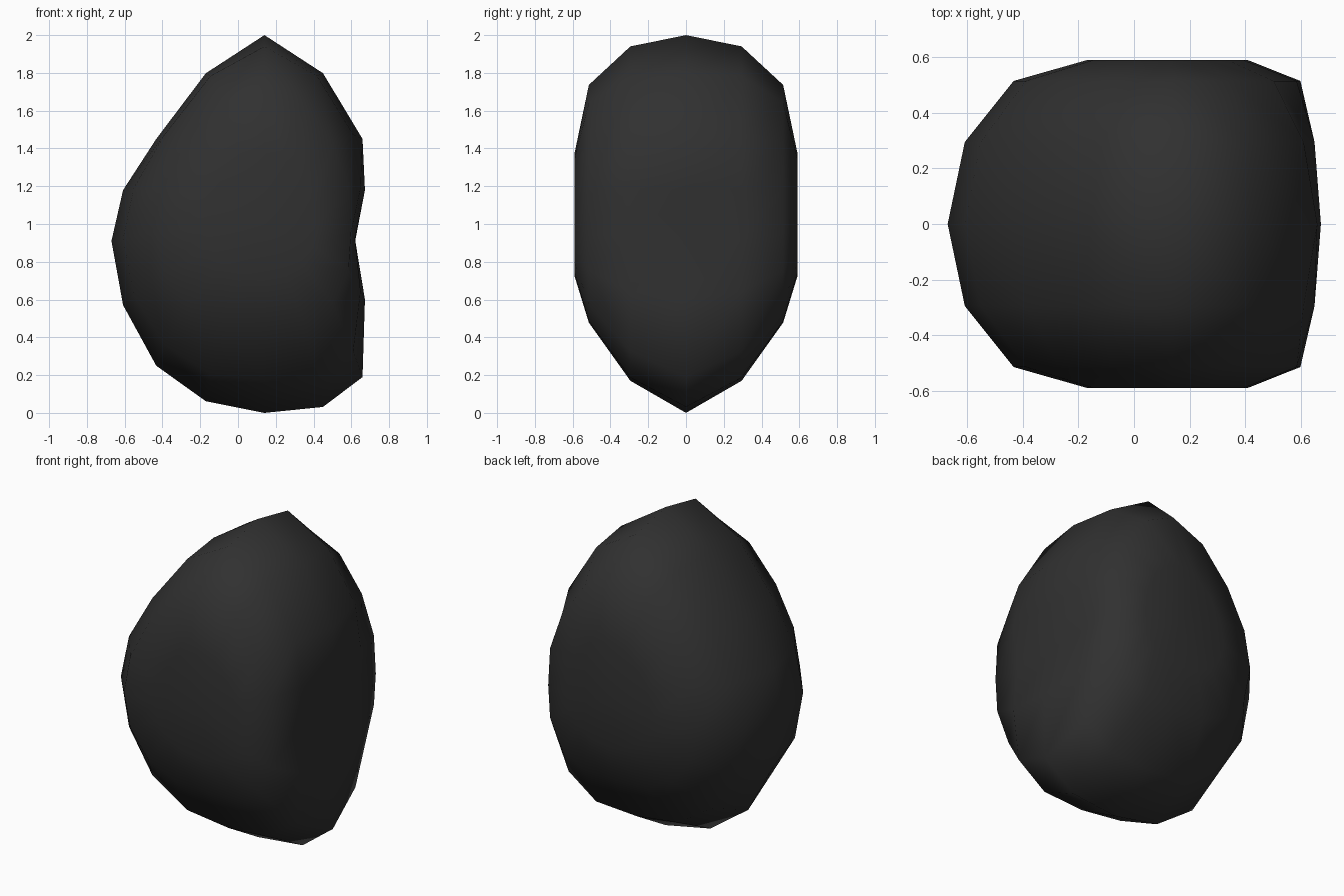
import bpy, bmesh
from math import radians
from mathutils import Matrix

if "Cube" in bpy.data.objects:
    bpy.data.objects.remove(bpy.data.objects["Cube"])

# Shaping curves sampled at the sphere's height steps
STEPS = (0, .383, .707, .924, 1)
FRONT_AMP, FRONT_SHIFT = (.78, .796, .849, .94, 1), (-.09, -.125, -.15, -.07, 0)
SIDE_AMP, SIDE_SHIFT = (.85, .86, .89, .958, 1), (0, .05, .107, .055, 0)
HEEL = (0, .03, -.06, -.03, 0)
DENT_Z, DENT_Y = (1, .71, .23, 0, 0), (.407, .36, .2, .13, .1)


def curve(values, t):
    """Piecewise linear lookup."""
    t = min(abs(t), 1)
    for i in range(4):
        if t <= STEPS[i + 1]:
            k = (t - STEPS[i]) / (STEPS[i + 1] - STEPS[i])
            return values[i] + k * (values[i + 1] - values[i])
    return values[-1]


def shape(p):
    a, b, c = p
    w = b * b / (a * a + b * b) if a * a + b * b > 1e-6 else 0
    amp = (1 - w) * curve(FRONT_AMP, c) + w * curve(SIDE_AMP, c)
    shift = (1 - w) * curve(FRONT_SHIFT, c) + w * curve(SIDE_SHIFT, c)
    x = .81 * a
    if a > 0:
        x *= 1 - curve(DENT_Y, b) * curve(DENT_Z, c)   # hollow on the right
        if c < 0:
            shift += (1 - w) * curve(HEEL, c)          # fuller lower right
    y = b * (.774 - .187 * b ** 4)                     # flattened front and back
    return (.14 + x, y, 1 + c * amp + shift)


# Bean: low-poly sphere with poles front and back, reshaped
bm = bmesh.new()
bmesh.ops.create_uvsphere(bm, u_segments=16, v_segments=8, radius=1,
                          matrix=Matrix.Rotation(radians(90), 4, 'X'))
for v in bm.verts:
    v.co = shape(v.co)
for f in bm.faces:
    f.smooth = True
bmesh.ops.recalc_face_normals(bm, faces=bm.faces)
mesh = bpy.data.meshes.new("bean")
bm.to_mesh(mesh)
bm.free()
bean = bpy.data.objects.new("bean", mesh)
bpy.context.collection.objects.link(bean)

mat = bpy.data.materials.new("black_skin")
mat.diffuse_color = (.03, .03, .03, 1)
mat.use_nodes = True
mat.node_tree.nodes["Principled BSDF"].inputs["Base Color"].default_value = mat.diffuse_color
mesh.materials.append(mat)
